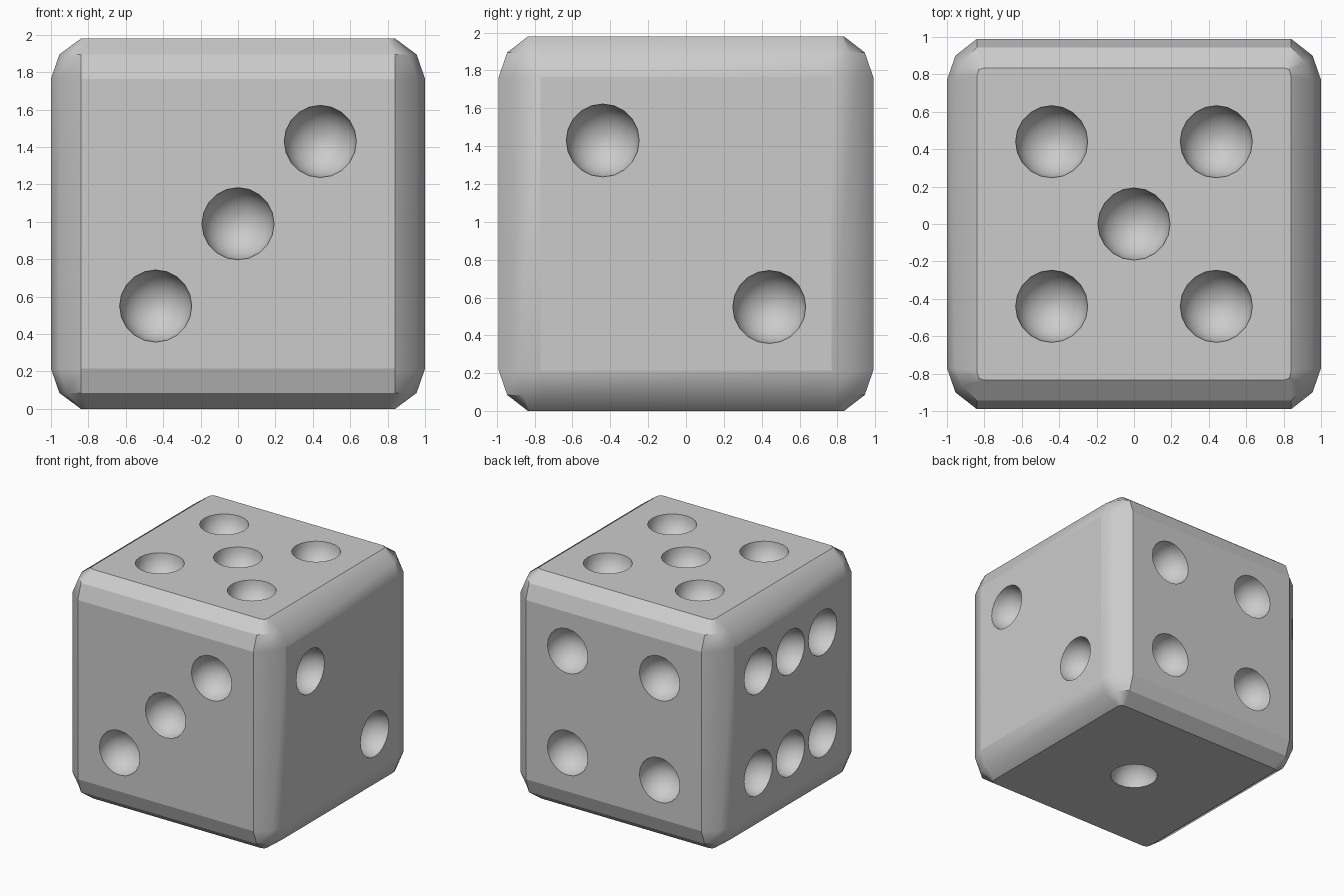
import bpy, bmesh, math
from mathutils import Matrix, Vector

if "Cube" in bpy.data.objects:
    bpy.data.objects.remove(bpy.data.objects["Cube"])

grey = bpy.data.materials.new("light grey")
grey.use_nodes = True
colour = (0.6, 0.6, 0.6, 1)
grey.diffuse_color = colour
grey.node_tree.nodes["Principled BSDF"].inputs["Base Color"].default_value = colour

HALF = 0.99   # half height
STEP = 0.44   # pip spacing
PIP = 0.193   # pip radius


def make_object(name, bm):
    bmesh.ops.recalc_face_normals(bm, faces=bm.faces)
    mesh = bpy.data.meshes.new(name)
    bm.to_mesh(mesh)
    bm.free()
    mesh.materials.append(grey)
    obj = bpy.data.objects.new(name, mesh)
    bpy.context.collection.objects.link(obj)
    return obj


# Body: stacked rings, each given by one quarter of its outline
face_q = [(0.84, 0.79), (0.83, 0.825), (0.80, 0.835)]
bevel_q = [(0.955, 0.77), (0.915, 0.865), (0.84, 0.945)]
side_q = [(1.0, 0.77), (0.955, 0.9), (0.84, 0.99)]
levels = [(-0.99, face_q), (-0.905, bevel_q), (-0.775, side_q),
          (0.775, side_q), (0.905, bevel_q), (0.99, face_q)]

bm = bmesh.new()
rings = []
for z, quarter in levels:
    outline = []
    for sx, sy in ((1, 1), (-1, 1), (-1, -1), (1, -1)):
        pts = [(sx * x, sy * y, z + HALF) for x, y in quarter]
        outline += pts if sx * sy > 0 else pts[::-1]
    rings.append([bm.verts.new(p) for p in outline])
for low, high in zip(rings, rings[1:]):
    for i in range(len(low)):
        j = (i + 1) % len(low)
        bm.faces.new((low[i], low[j], high[j], high[i]))
bm.faces.new(rings[0])
bm.faces.new(rings[-1])
body = make_object("die_body", bm)

# Pip layouts in steps across and up each face
corners = [(-1, -1), (1, 1), (-1, 1), (1, -1)]
X, Y, Z = Vector((1, 0, 0)), Vector((0, 1, 0)), Vector((0, 0, 1))
layouts = [
    (-Y * 0.99, X, Z, [(-1, -1), (0, 0), (1, 1)]),
    (X, Y, Z, [(-1, 1), (1, -1)]),
    (Z * HALF, X, Y, corners + [(0, 0)]),
    (Y * 0.99, X, Z, corners),
    (-X, Y, Z, corners + [(0, 1), (0, -1)]),
    (-Z * HALF, X, Y, [(0, 0)]),
]

# Pip cutter: one sphere per pip, its pole along the face normal
bm = bmesh.new()
for centre, across, up, pips in layouts:
    turn = Z.rotation_difference(centre.normalized()).to_matrix().to_4x4()
    for u, v in pips:
        spot = centre * 1.001 + (across * u + up * v) * STEP + Z * HALF
        bmesh.ops.create_uvsphere(bm, u_segments=20, v_segments=16, radius=PIP,
                                  matrix=Matrix.Translation(spot) @ turn)
cutter = make_object("pip_cutter", bm)
cutter.hide_render = True

cut = body.modifiers.new("pips", 'BOOLEAN')
cut.operation = 'DIFFERENCE'
cut.solver = 'EXACT'
cut.object = cutter
bpy.ops.object.select_all(action='DESELECT')
body.select_set(True)
bpy.context.view_layer.objects.active = body
bpy.ops.object.modifier_apply(modifier="pips")
bpy.data.objects.remove(cutter)

# Smooth pips and corners, crisp long bevel edges
bpy.ops.object.shade_smooth_by_angle(angle=math.radians(30))
bm = bmesh.new()
bm.from_mesh(body.data)
for edge in bm.edges:
    if edge.calc_length() > 0.5:
        edge.smooth = False
bm.to_mesh(body.data)
bm.free()
weighted = body.modifiers.new("weighted_normals", 'WEIGHTED_NORMAL')
weighted.keep_sharp = True
